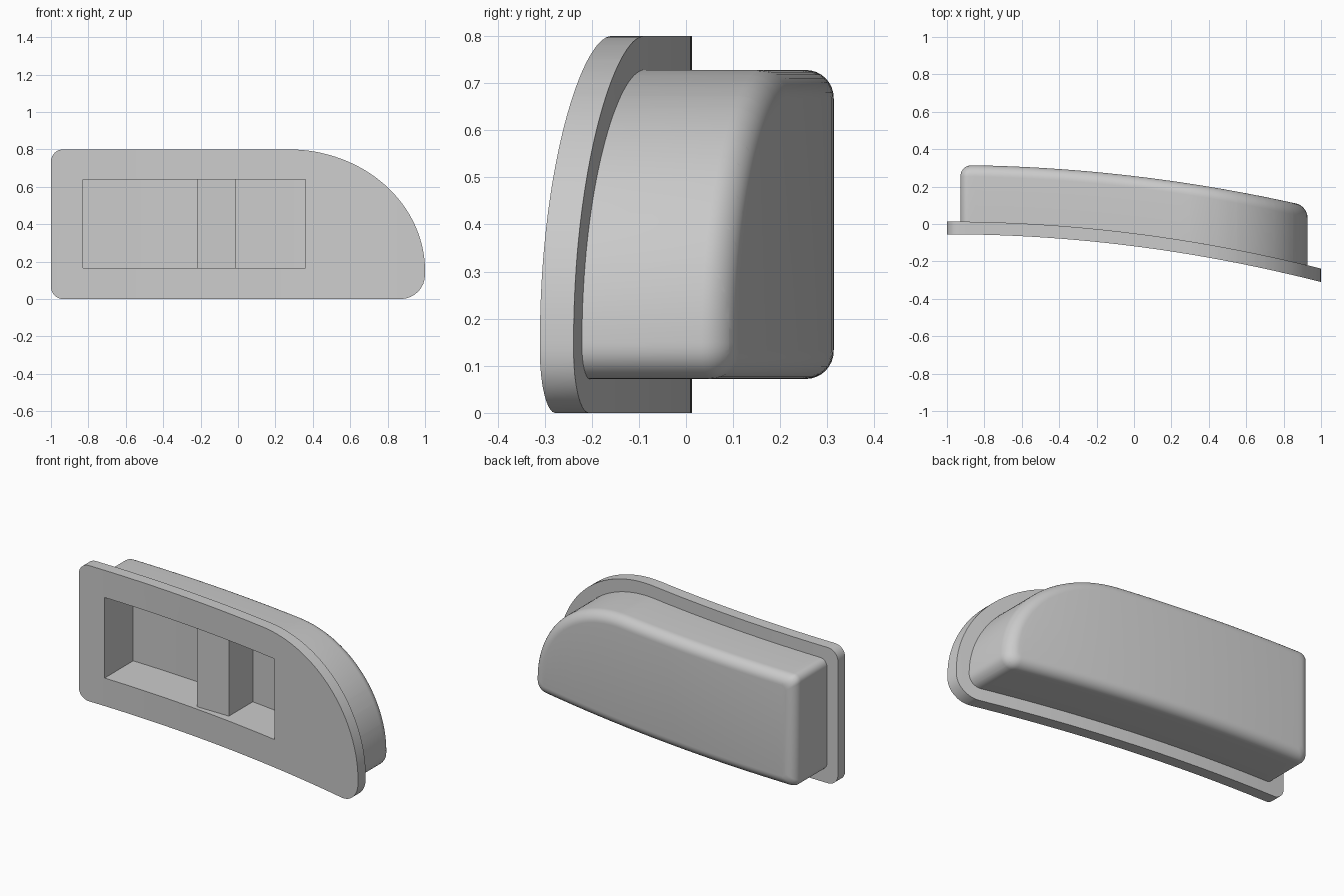
import bpy, bmesh
from math import sin, cos, pi

cube = bpy.data.objects.get("Cube")
if cube:
    bpy.data.objects.remove(cube, do_unlink=True)

grey = bpy.data.materials.new("plain_grey")
grey.use_nodes = True
COLOUR = (0.6, 0.6, 0.6, 1)
grey.diffuse_color = COLOUR
grey.node_tree.nodes["Principled BSDF"].inputs["Base Color"].default_value = COLOUR


def arc(cx, cz, rx, rz, start, steps):
    """Quarter ellipse, running anticlockwise from the start angle."""
    angles = [start + pi / 2 * i / steps for i in range(steps + 1)]
    return [(cx + rx * cos(a), cz + rz * sin(a)) for a in angles]


def outline(inset):
    """Housing outline: square left end, swept round right end."""
    left, right, low, high = -1 + inset, 1 - inset, inset, 0.8 - inset
    small, toe = 0.065 - 0.3 * inset, 0.13 - 0.85 * inset
    return (arc(right - toe, low + toe, toe, toe, -pi / 2, 8)
            + arc(0.27, 0.15, right - 0.27, high - 0.15, 0, 32)
            + arc(left + small, high - small, small, small, pi / 2, 8)
            + arc(left + small, low + small, small, small, pi, 8))


def loft(name, rings, curved=True):
    """Skin (outline, depth) rings, then sweep the result back along x."""
    bm = bmesh.new()
    loops = [[bm.verts.new((x, y, z)) for x, z in pts] for pts, y in rings]
    n = len(loops[0])
    for a, b in zip(loops, loops[1:]):
        for i in range(n):
            j = (i + 1) % n
            bm.faces.new((a[i], a[j], b[j], b[i]))
    bm.faces.new(loops[0])
    bm.faces.new(loops[-1])
    bmesh.ops.remove_doubles(bm, verts=bm.verts, dist=1e-5)
    if curved:
        for s in range(1, 40):
            geom = bm.verts[:] + bm.edges[:] + bm.faces[:]
            bmesh.ops.bisect_plane(bm, geom=geom, plane_co=(-1 + s / 20, 0, 0),
                                   plane_no=(1, 0, 0), dist=1e-5)
        for v in bm.verts:
            bend = 0.0638 - 0.013 * v.co.y
            v.co.y -= 0.055 + bend * (v.co.x + 1) ** 2
    bmesh.ops.recalc_face_normals(bm, faces=bm.faces)
    mesh = bpy.data.meshes.new(name)
    bm.to_mesh(mesh)
    bm.free()
    mesh.materials.append(grey)
    obj = bpy.data.objects.new(name, mesh)
    bpy.context.collection.objects.link(obj)
    return obj


def rect(x0, x1, z0, z1):
    return [(x0, z0), (x1, z0), (x1, z1), (x0, z1)]


# Flange and rounded housing as one shell
FLANGE, DEPTH, STEP, ROUND = 0.068, 0.37, 0.072, 0.06
rings = [(outline(0), 0), (outline(0), FLANGE), (outline(STEP), FLANGE)]
for i in range(9):
    t = pi / 2 * i / 8
    rings.append((outline(STEP + ROUND * (1 - cos(t))), DEPTH - ROUND * (1 - sin(t))))
housing = loft("housing", rings)

# Rectangular pocket cut into the front
pocket = rect(-0.83, 0.36, 0.165, 0.64)
cutter = loft("pocket_cutter", [(pocket, -0.2), (pocket, 0.266)])
cutter.hide_render = True
cut = housing.modifiers.new("pocket", 'BOOLEAN')
cut.operation = 'DIFFERENCE'
cut.solver = 'EXACT'
cut.object = cutter
bpy.context.view_layer.objects.active = housing
bpy.ops.object.modifier_apply(modifier=cut.name)
bpy.data.objects.remove(cutter, do_unlink=True)

# Upright grip bar across the pocket
bar = rect(-0.22, -0.01, 0.16, 0.645)
loft("grip_bar", [(bar, -0.07), (bar, 0.17)], curved=False)

bpy.ops.object.select_all(action='DESELECT')
housing.select_set(True)
bpy.ops.object.shade_smooth_by_angle(angle=pi / 6)
